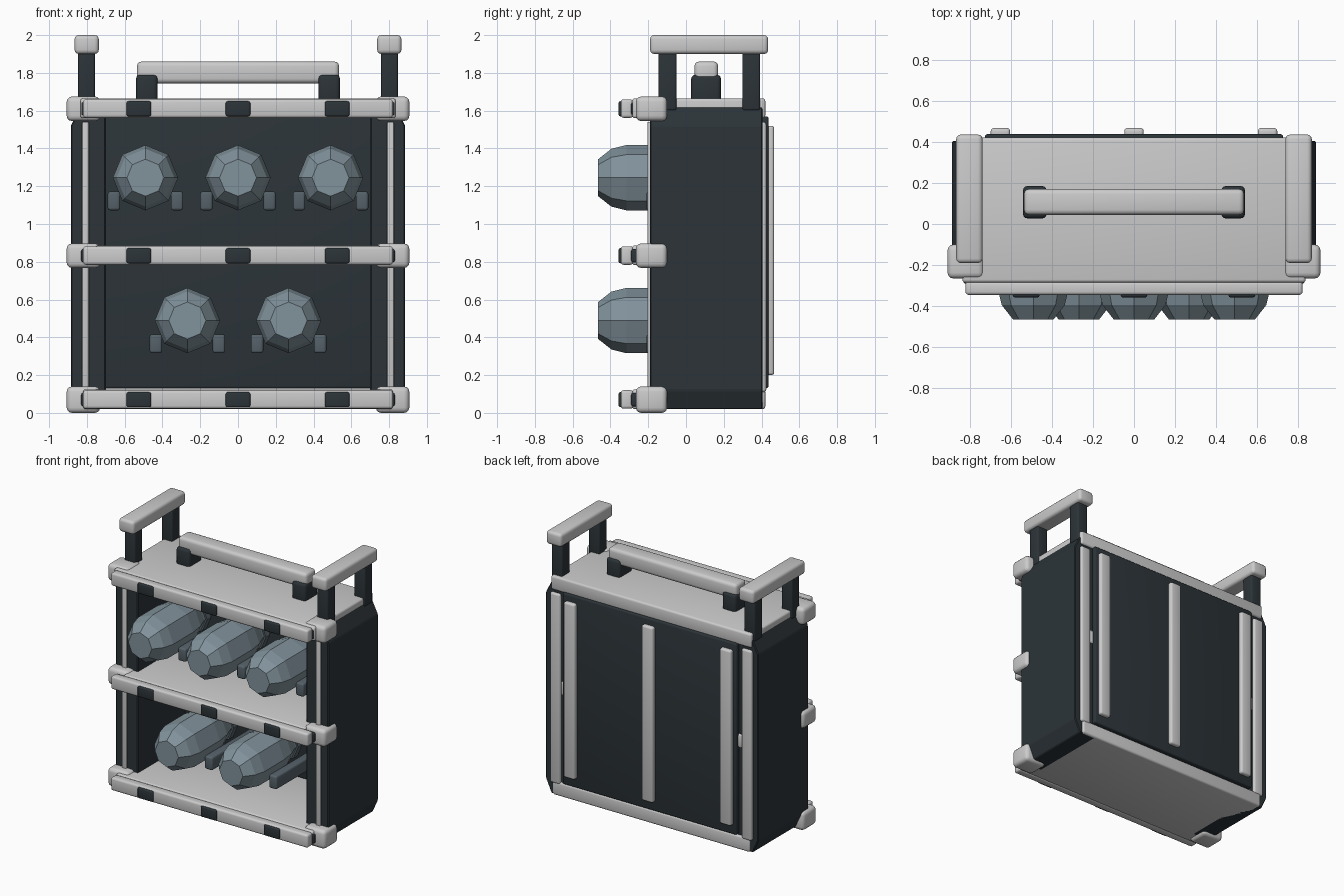
import bpy, bmesh, math
from math import cos, sin, pi

if "Cube" in bpy.data.objects:
    bpy.data.objects.remove(bpy.data.objects["Cube"])


def material(name, rgb):
    m = bpy.data.materials.new(name)
    m.diffuse_color = (*rgb, 1)
    m.use_nodes = True
    m.node_tree.nodes["Principled BSDF"].inputs["Base Color"].default_value = m.diffuse_color
    return m


DARK = material("dark_metal", (0.025, 0.034, 0.04))
SLATE = material("slate_shell", (0.22, 0.29, 0.33))
RAIL = material("dark_slate", (0.09, 0.12, 0.14))


def finish(bm, name, mat, smooth):
    bmesh.ops.recalc_face_normals(bm, faces=bm.faces)
    me = bpy.data.meshes.new(name)
    bm.to_mesh(me)
    bm.free()
    ob = bpy.data.objects.new(name, me)
    bpy.context.collection.objects.link(ob)
    if mat:
        me.materials.append(mat)
    if smooth:
        bpy.ops.object.select_all(action='DESELECT')
        bpy.context.view_layer.objects.active = ob
        ob.select_set(True)
        bpy.ops.object.shade_smooth_by_angle(angle=math.radians(35))
    return ob


def box(name, x, y, z, mat=None, bevel=0.015):
    """Rounded box from its (min, max) range on each axis."""
    bm = bmesh.new()
    bmesh.ops.create_cube(bm, size=1)
    for v in bm.verts:
        v.co = [(r[0] + r[1]) / 2 + c * (r[1] - r[0]) for r, c in zip((x, y, z), v.co)]
    bmesh.ops.bevel(bm, geom=bm.edges[:], offset=bevel, segments=3, profile=0.5, affect='EDGES')
    return finish(bm, name, mat, True)


def pair(name, x, y, z, mat=None, bevel=0.015):
    """Box on the right and its mirror image on the left."""
    box(name + "_right", x, y, z, mat, bevel)
    box(name + "_left", (-x[1], -x[0]), y, z, mat, bevel)


def side_panel(name, s):
    prof = [(0.70, 0.02), (0.84, 0.02), (0.885, 0.12), (0.885, 1.52), (0.835, 1.62), (0.70, 1.62)]
    bm = bmesh.new()
    f = bm.faces.new([bm.verts.new((s * x, -0.19, z)) for x, z in prof])
    ext = bmesh.ops.extrude_face_region(bm, geom=[f])
    for v in ext['geom']:
        if isinstance(v, bmesh.types.BMVert):
            v.co.y = 0.405
    bmesh.ops.bevel(bm, geom=bm.edges[:], offset=0.006, segments=1, affect='EDGES')
    finish(bm, name, DARK, False)


def lathe_y(name, prof, cx, cz, mat, n=8):
    """Faceted turned body along y, profile given as (y, radius)."""
    bm = bmesh.new()
    rings = [[bm.verts.new((cx + r * sin(2 * pi * i / n), y, cz + r * cos(2 * pi * i / n)))
              for i in range(n)] for y, r in prof]
    for a, b in zip(rings, rings[1:]):
        for i in range(n):
            j = (i + 1) % n
            bm.faces.new((a[i], a[j], b[j], b[i]))
    bm.faces.new(rings[0])
    bm.faces.new(rings[-1])
    finish(bm, name, mat, False)


# case walls
side_panel("side_panel_right", 1)
side_panel("side_panel_left", -1)
box("back_panel", (-0.725, 0.725), (0.37, 0.437), (0.13, 1.57), DARK, 0.012)
pair("front_trim", (0.79, 0.825), (-0.205, -0.17), (0.08, 1.54), None, 0.006)
pair("back_trim", (0.755, 0.84), (0.38, 0.425), (0.11, 1.54))
for x in (-0.65, 0, 0.65):
    box("back_rib", (x - 0.047, x + 0.047), (0.42, 0.467), (0.2, 1.52))

# shelves with front rails, clips and corner guards
levels = [("bottom", 0.0, 0.14, 0.82, 0.42), ("middle", 0.767, 0.897, 0.755, 0.415),
          ("top", 1.545, 1.675, 0.835, 0.42)]
for name, z0, z1, w, back in levels:
    zc = (z0 + z1) / 2
    zs = (zc - 0.05, zc + 0.055)
    box(name + "_shelf", (-w, w), (-0.285, back), zs)
    box(name + "_lip", (-0.83, 0.83), (-0.29, -0.24), (zc - 0.035, zc + 0.035), DARK, 0.01)
    box(name + "_front_rail", (-0.82, 0.82), (-0.345, -0.28), (zc - 0.048, zc + 0.05))
    pair(name + "_corner_guard", (0.73, 0.907), (-0.265, -0.1), (z0, z1), None, 0.028)
    for x in (-0.525, 0, 0.525):
        box(name + "_clip", (x - 0.065, x + 0.065), (-0.357, -0.29), (zc - 0.04, zc + 0.04), DARK, 0.01)

# side handles
pair("side_handle_bar", (0.737, 0.865), (-0.19, 0.435), (1.9, 2.0), None, 0.022)
for y0, label in ((-0.145, "front"), (0.298, "rear")):
    pair("handle_post_" + label, (0.757, 0.847), (y0, y0 + 0.095), (1.6, 1.92), DARK, 0.012)

# carrying handle
box("carry_handle_bar", (-0.535, 0.535), (0.045, 0.17), (1.745, 1.86), None, 0.024)
pair("carry_handle_post", (0.425, 0.54), (0.027, 0.185), (1.64, 1.79), DARK, 0.022)

# faceted canisters lying in pairs of cradle rails
body = [(-0.465, 0.098), (-0.395, 0.153), (-0.315, 0.173), (-0.08, 0.173),
        (0.03, 0.158), (0.12, 0.125), (0.15, 0.12)]
neck = [(0.14, 0.135), (0.19, 0.135), (0.2, 0.08), (0.38, 0.08)]
for cx, cz in [(-0.49, 1.245), (0, 1.245), (0.49, 1.245), (-0.268, 0.489), (0.268, 0.489)]:
    lathe_y("canister_body", body, cx, cz, SLATE)
    lathe_y("canister_neck", neck, cx, cz, RAIL)
    for s in (-1, 1):
        xc = cx + s * 0.167
        box("cradle_rail", (xc - 0.033, xc + 0.033), (-0.21, 0.38), (cz - 0.173, cz - 0.073), RAIL, 0.014)
